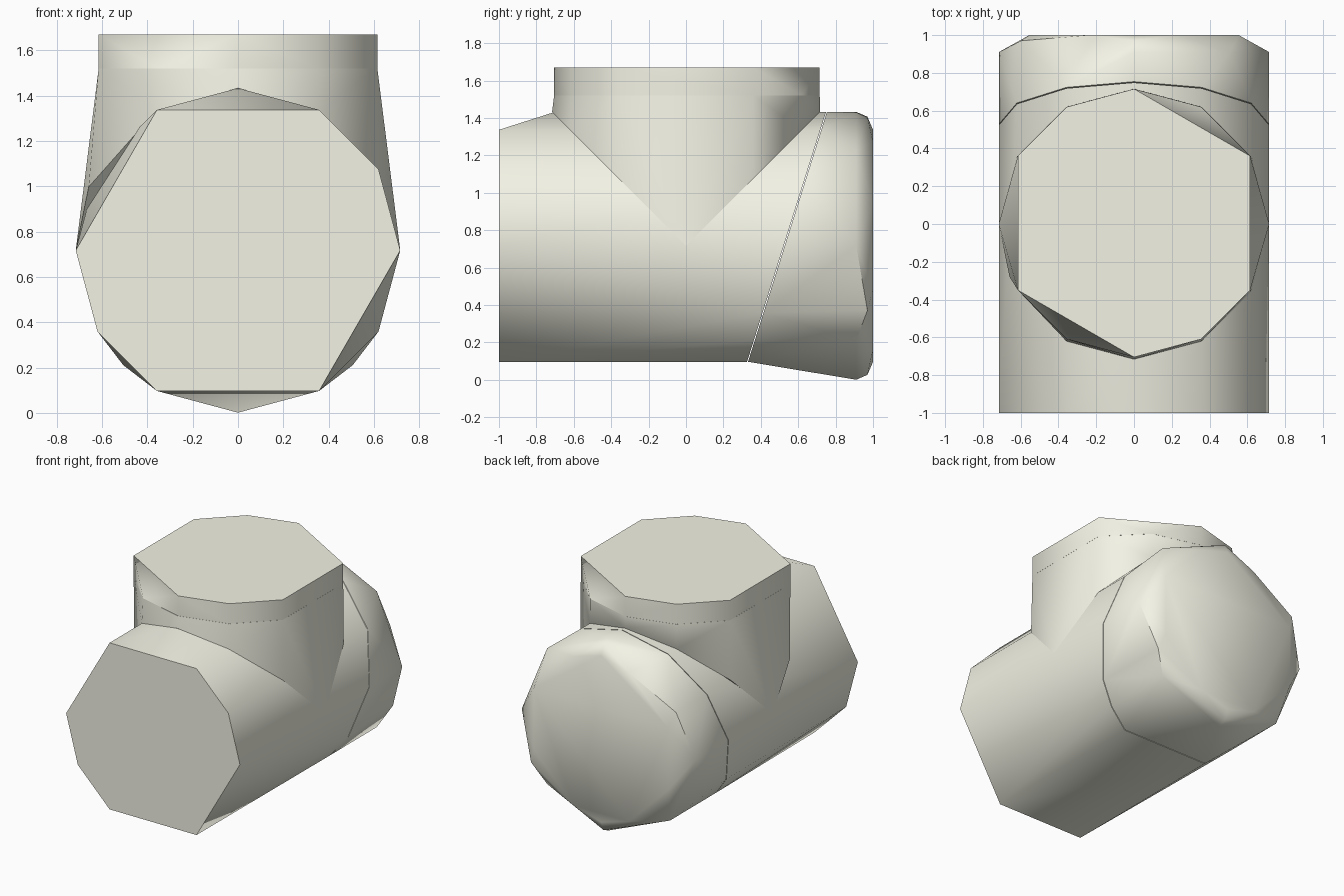
import bpy, bmesh
from math import radians, sin, cos

if "Cube" in bpy.data.objects:
    bpy.data.objects.remove(bpy.data.objects["Cube"])

R, AXIS = 0.716, 0.717
GAP = 0.0025

cream = bpy.data.materials.new("cream")
cream.diffuse_color = (0.9, 0.9, 0.79, 1)
cream.use_nodes = True
cream.node_tree.nodes["Principled BSDF"].inputs["Base Color"].default_value = cream.diffuse_color


def hull(name, points):
    """Convex solid around a few rings of points, smooth except at sharp rims."""
    bm = bmesh.new()
    for p in points:
        bm.verts.new(p)
    res = bmesh.ops.convex_hull(bm, input=bm.verts)
    junk = {g for g in res["geom_interior"] + res["geom_unused"]
            if isinstance(g, bmesh.types.BMVert)}
    bmesh.ops.delete(bm, geom=list(junk), context='VERTS')
    bmesh.ops.dissolve_limit(bm, angle_limit=radians(0.5), verts=bm.verts, edges=bm.edges)
    bmesh.ops.recalc_face_normals(bm, faces=bm.faces)
    me = bpy.data.meshes.new(name)
    bm.to_mesh(me)
    bm.free()
    me.materials.append(cream)
    ob = bpy.data.objects.new(name, me)
    bpy.context.collection.objects.link(ob)
    bpy.ops.object.select_all(action='DESELECT')
    ob.select_set(True)
    bpy.context.view_layer.objects.active = ob
    bpy.ops.object.shade_smooth_by_angle(angle=radians(50))
    return ob


def pipe_ring(angles, y, r=R):
    """Ring around the horizontal axis; y may depend on height."""
    pts = []
    for a in angles:
        x, z = r * cos(radians(a)), AXIS + r * sin(radians(a))
        pts.append((x, y(z) if callable(y) else y, z))
    return pts


def neck_ring(angles, z, r=0.71):
    """Ring around the vertical axis."""
    return [(r * cos(radians(a)), r * sin(radians(a)) + 0.005, z) for a in angles]


def slant(offset):
    return lambda z: 0.33 + (z - 0.1) * 0.316 + offset


every30 = range(0, 360, 30)
joint = [0, 30, 60, 90, 120, 150, 180, 210, 225, 240, 300, 315, 330]

# horizontal pipe, ending at the slanted joint
hull("main_pipe",
     pipe_ring([0, 30, 60, 120, 180, 210, 240, 300], -1.0)
     + [(0, -0.70, AXIS + R)]
     + pipe_ring(joint, slant(-GAP)))

# coarsely rounded end cap behind the joint
hull("end_cap",
     pipe_ring(joint, slant(GAP))
     + pipe_ring([0, 45, 90, 180, 225, 270, 315], 0.91)
     + pipe_ring([90, 150, 270, 330], 0.97, 0.69)
     + pipe_ring([22.5 + 45 * i for i in range(8)], 1.0, 0.6)
     + pipe_ring([90, 270], 1.0, 0.62))

# upright branch, mitred 45 degrees into the pipe
neck = [a for a in every30 if a not in (0, 180)]
saddle = [(R * cos(radians(a)), R * sin(radians(a)), AXIS + R * abs(sin(radians(a))))
          for a in (0, 30, 60, 90, 120, 150, 180, 203, 240, 270, 300, 330)]
hull("branch", neck_ring(neck, 1.52) + saddle)

# collar on the branch, with two corners cut away at the top
hull("branch_collar",
     neck_ring(neck, 1.5205)
     + neck_ring([a for a in neck if a not in (60, 240)], 1.67))
